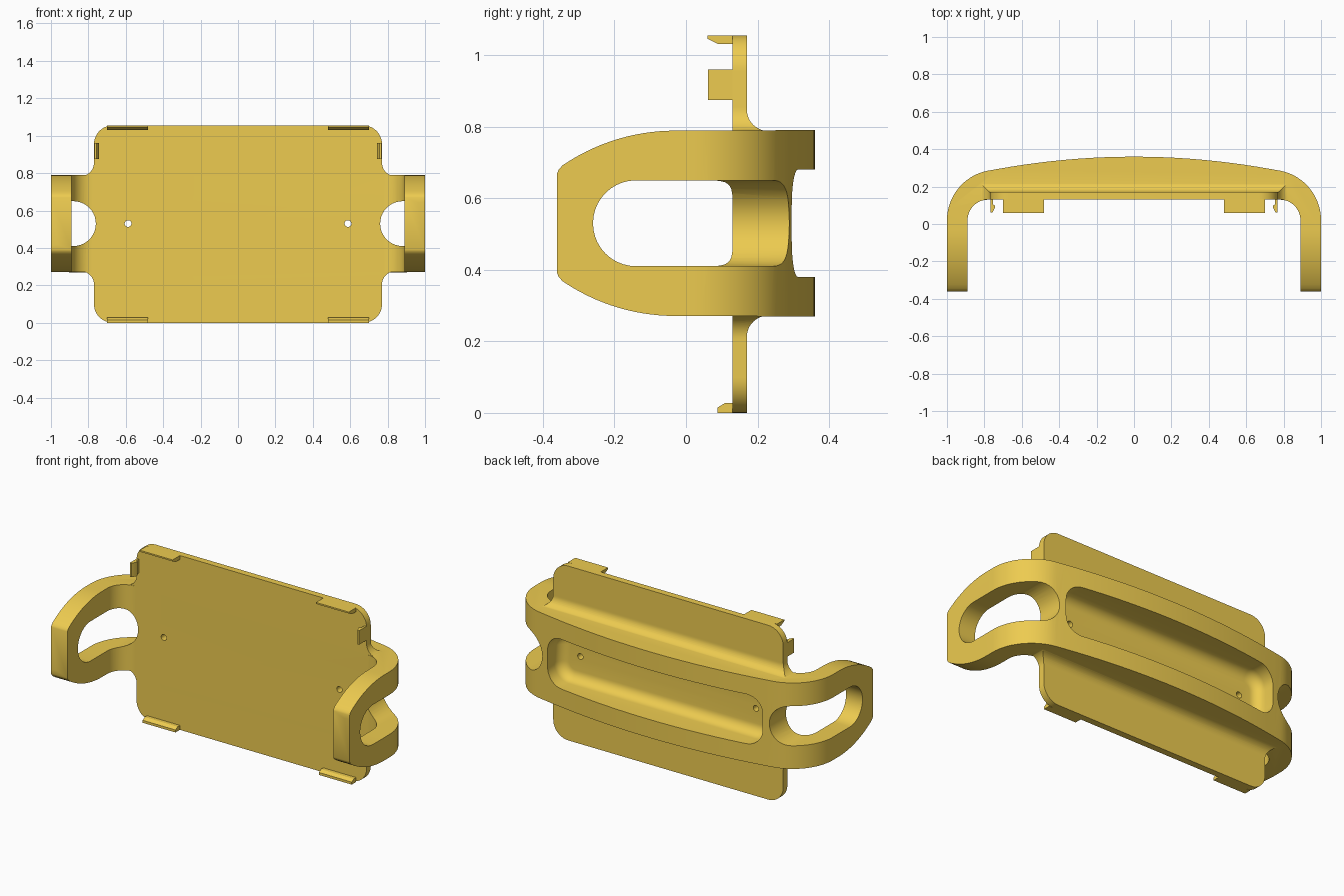
import bpy, bmesh
from math import sin, cos, pi, radians, sqrt

if "Cube" in bpy.data.objects:
    bpy.data.objects.remove(bpy.data.objects["Cube"])

ZC = 0.53  # mid height of the strap
mat = bpy.data.materials.new("yellow_plastic")
mat.diffuse_color = (0.85, 0.6, 0.08, 1)
mat.use_nodes = True
mat.node_tree.nodes["Principled BSDF"].inputs["Base Color"].default_value = mat.diffuse_color


def arc(cx, cy, r, a0, a1, n=12):
    return [(cx + r * cos(radians(a0 + (a1 - a0) * i / n)),
             cy + r * sin(radians(a0 + (a1 - a0) * i / n))) for i in range(n + 1)]


def rounded_rect(hx, hy, r, cy=0.0):
    pts = []
    for sx, sy, a in ((1, 1, 0), (-1, 1, 90), (-1, -1, 180), (1, -1, 270)):
        pts += arc(sx * (hx - r), cy + sy * (hy - r), r, a, a + 90, 10)
    return pts


def loft(name, layers, axis):
    """Solid through stacked outlines; layers = [(outline, offset along axis)]."""
    place = {'x': lambda u, v, w: (w, u, v),
             'y': lambda u, v, w: (u, w, v),
             'z': lambda u, v, w: (u, v, w)}[axis]
    bm = bmesh.new()
    rings = [[bm.verts.new(place(u, v, w)) for u, v in pts] for pts, w in layers]
    n = len(rings[0])
    bm.faces.new(rings[0])
    bm.faces.new(rings[-1])
    for a, b in zip(rings, rings[1:]):
        for i in range(n):
            bm.faces.new((a[i], a[(i + 1) % n], b[(i + 1) % n], b[i]))
    bmesh.ops.recalc_face_normals(bm, faces=bm.faces)
    me = bpy.data.meshes.new(name)
    bm.to_mesh(me)
    bm.free()
    ob = bpy.data.objects.new(name, me)
    bpy.context.collection.objects.link(ob)
    me.materials.append(mat)
    return ob


def prism(name, pts, axis, a, b):
    return loft(name, [(pts, a), (pts, b)], axis)


def boolean(ob, other, op):
    m = ob.modifiers.new(op, 'BOOLEAN')
    m.operation, m.solver, m.object = op, 'EXACT', other
    with bpy.context.temp_override(object=ob, active_object=ob):
        bpy.ops.object.modifier_apply(modifier=m.name)
    bpy.data.objects.remove(other, do_unlink=True)


def finish(ob):
    bpy.ops.object.select_all(action='DESELECT')
    ob.select_set(True)
    bpy.context.view_layer.objects.active = ob
    bpy.ops.object.shade_smooth_by_angle(angle=radians(30))


# Back plate: cross-section with fillets towards the strap
section = ([(0.13, 0), (0.17, 0)] + arc(0.23, 0.212, 0.06, 180, 90)
           + arc(0.23, 0.848, 0.06, 270, 180) + [(0.17, 1.055), (0.13, 1.055)])
holder = prism("holder_body", section, 'x', -0.9, 0.9)
# Plate outline with rounded corners and concave ears where the arms start
right = (arc(0.67, 0.10, 0.10, -90, 0)
         + arc(0.84, 0.205, 0.07, 180, 90)
         + arc(0.84, 0.855, 0.07, 270, 180)
         + arc(0.67, 0.955, 0.10, 0, 90))
outline = right + [(-x, z) for x, z in reversed(right)]
boolean(holder, prism("plate_outline", outline, 'y', 0, 0.5), 'INTERSECT')

# U-shaped strap seen from the top
outer = [(1, -0.36)] + arc(0.73, 0.02, 0.27, 0, 79.3, 18)
outer += [(x, 0.36 - 0.0755 * (x / 0.78) ** 2)
          for x in [0.73 - 0.073 * i for i in range(10)]] + [(0, 0.36)]
outer += [(-x, y) for x, y in reversed(outer[:-1])]
inner = [(0.89, -0.36)] + arc(0.78, 0.02, 0.11, 0, 90)
inner_loop = [(-x, y) for x, y in inner] + inner[::-1]
strap = prism("strap", outer + inner_loop, 'z', 0.2, 0.86)

# Arms taper towards their front ends
top = [(-0.36, 0.14), (-0.356, 0.15)]
for i in range(15):
    y = -0.345 + 0.315 * i / 14
    top.append((y, 0.259 - 0.56 + sqrt(0.56 ** 2 - (y + 0.03) ** 2)))
top.append((0.5, 0.261))
side = [(y, ZC + h) for y, h in top] + [(y, ZC - h) for y, h in reversed(top)]
boolean(strap, prism("side_profile", side, 'x', -1.2, 1.2), 'INTERSECT')
boolean(holder, strap, 'UNION')

# Openings that run along each arm and round the bend
for s in (-1, 1):
    arm = arc(-0.14, ZC, 0.12, 90, 270, 20) + [(0.06, ZC - 0.12), (0.06, ZC + 0.12)]
    cut = prism("arm_cutter", arm, 'x', s * 0.885, s * 1.2)
    bend = [(s * x, z) for x, z in
            arc(0.88, ZC, 0.12, 90, 270, 20) + [(1.15, ZC - 0.12), (1.15, ZC + 0.12)]]
    boolean(cut, prism("bend_cutter", bend, 'y', -0.05, 0.5), 'UNION')
    boolean(holder, cut, 'DIFFERENCE')

# Long pocket in the back with a filleted floor
layers = []
for i in range(9):
    a = pi / 2 * i / 8
    inset = 0.06 * (1 - sin(a))
    layers.append((rounded_rect(0.72 - inset, 0.15 - inset, 0.10 - inset, ZC),
                   0.171 + 0.06 * (1 - cos(a))))
layers.append((rounded_rect(0.72, 0.15, 0.10, ZC), 0.5))
boolean(holder, loft("pocket_cutter", layers, 'y'), 'DIFFERENCE')

# Screw holes
for s in (-1, 1):
    hole = arc(s * 0.588, ZC, 0.018, 0, 345, 23)
    boolean(holder, prism("screw_cutter", hole, 'y', 0, 0.25), 'DIFFERENCE')
finish(holder)

# Clips along the edges of the plate
low = [(0.13, 0.0), (0.088, 0.0), (0.088, 0.015), (0.108, 0.027), (0.13, 0.027)]
high = [(0.13, 1.055), (0.06, 1.055), (0.06, 1.046), (0.09, 1.031), (0.13, 1.031)]
catch = [(0.768, 0.13), (0.768, 0.062), (0.757, 0.062), (0.743, 0.088),
         (0.743, 0.098), (0.755, 0.105), (0.755, 0.13)]
for s, tag in ((-1, "left"), (1, "right")):
    finish(prism("bottom_clip_" + tag, low, 'x', s * 0.48, s * 0.70))
    finish(prism("top_clip_" + tag, high, 'x', s * 0.48, s * 0.70))
    finish(prism("side_clip_" + tag, [(s * x, y) for x, y in catch], 'z', 0.875, 0.96))
